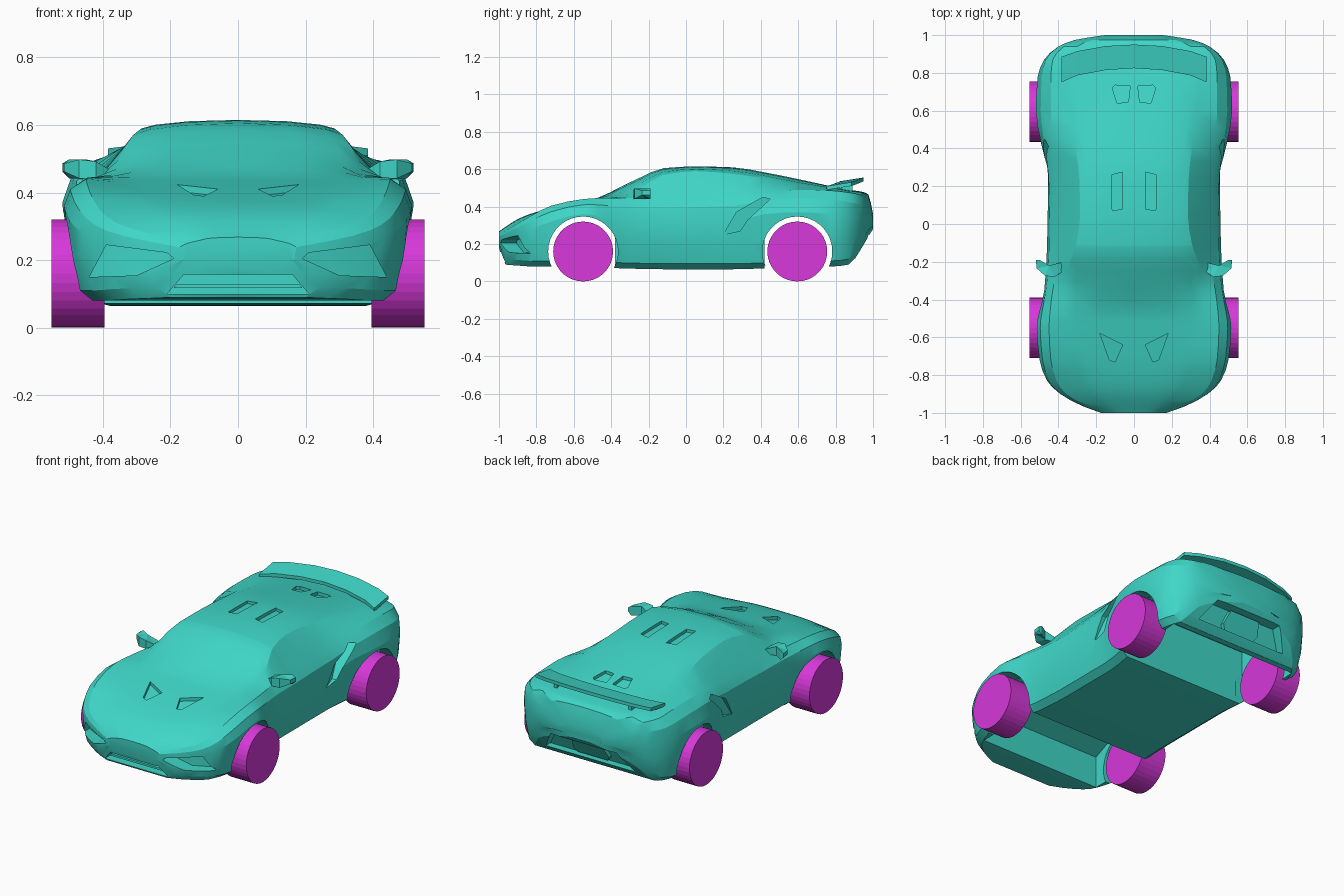
import bpy, bmesh, math

if "Cube" in bpy.data.objects:
    bpy.data.objects.remove(bpy.data.objects["Cube"])

def material(name, rgb):
    m = bpy.data.materials.new(name)
    m.diffuse_color = (*rgb, 1)
    m.use_nodes = True
    m.node_tree.nodes["Principled BSDF"].inputs["Base Color"].default_value = m.diffuse_color
    return m

TEAL = material("teal_paint", (0.05, 0.68, 0.58))
PURPLE = material("purple_wheel", (0.68, 0.04, 0.70))

def finish(name, bm, mat=TEAL):
    bmesh.ops.recalc_face_normals(bm, faces=bm.faces[:])
    me = bpy.data.meshes.new(name)
    bm.to_mesh(me)
    bm.free()
    ob = bpy.data.objects.new(name, me)
    bpy.context.collection.objects.link(ob)
    me.materials.append(mat)
    return ob

def prism(name, pts, axis, lo, hi, side=1, mat=TEAL):
    """Outline swept along an axis; lo and hi may be functions of the outline point."""
    bm = bmesh.new()
    rings = []
    for lim in (lo, hi):
        ring = []
        for u, v in pts:
            d = lim(u, v) if callable(lim) else lim
            x, y, z = {'x': (d, u, v), 'y': (u, d, v), 'z': (u, v, d)}[axis]
            ring.append(bm.verts.new((x * side, y, z)))
        rings.append(ring)
        bm.faces.new(ring)
    n = len(pts)
    for i in range(n):
        j = (i + 1) % n
        bm.faces.new((rings[0][i], rings[0][j], rings[1][j], rings[1][i]))
    bmesh.ops.recalc_face_normals(bm, faces=bm.faces[:])
    bmesh.ops.triangulate(bm, faces=[f for f in bm.faces if len(f.verts) > 4])
    return finish(name, bm, mat)

def circle(cy, cz, r, n):
    return [(cy + r * math.cos(2 * math.pi * i / n), cz + r * math.sin(2 * math.pi * i / n)) for i in range(n)]

# Lower body: y, bottom z, sill half width, widest half width, its z
LOWER = [
    (-1.0, .18, .15, .17, .22), (-.965, .09, .24, .27, .23), (-.90, .085, .36, .39, .25),
    (-.83, .08, .43, .46, .28), (-.72, .08, .47, .50, .32), (-.55, .08, .49, .515, .36),
    (-.35, .07, .43, .475, .33), (-.1, .065, .42, .46, .31), (.25, .065, .42, .455, .32),
    (.42, .07, .44, .49, .36), (.6, .08, .48, .52, .37), (.78, .08, .48, .51, .36),
    (.87, .09, .44, .475, .34), (.94, .18, .37, .40, .33), (.975, .24, .25, .31, .32),
    (1.0, .28, .10, .15, .31)]
# Upper body: y, shoulder half width, z, roof edge half width, z, centre top z
UPPER = [
    (-1.0, .15, .25, .10, .262, .268), (-.9, .36, .31, .22, .325, .333),
    (-.83, .41, .35, .27, .355, .362), (-.72, .44, .405, .30, .395, .392),
    (-.55, .45, .44, .34, .43, .43), (-.47, .445, .445, .37, .445, .448),
    (-.35, .43, .445, .36, .455, .505), (-.25, .415, .445, .355, .495, .553),
    (-.12, .41, .445, .31, .57, .605), (.05, .41, .45, .285, .59, .615),
    (.25, .42, .455, .29, .575, .61), (.42, .43, .475, .31, .55, .583),
    (.6, .44, .49, .33, .515, .547), (.78, .44, .485, .36, .495, .508),
    (.87, .43, .475, .36, .483, .49), (.94, .37, .46, .30, .475, .48),
    (.975, .28, .40, .22, .45, .465), (1.0, .13, .34, .09, .35, .36)]

def sample(table, y):
    """Hermite interpolation without overshoot."""
    i = max(k for k in range(len(table) - 1) if table[k][0] <= y or k == 0)
    a, b = table[i], table[i + 1]
    h = b[0] - a[0]
    t = (y - a[0]) / h

    def tangent(k, c):
        if k in (0, len(table) - 1):
            return (b[c] - a[c]) / h
        p, q, r = table[k - 1], table[k], table[k + 1]
        s0, s1 = (q[c] - p[c]) / (q[0] - p[0]), (r[c] - q[c]) / (r[0] - q[0])
        return 0 if s0 * s1 <= 0 else 2 * s0 * s1 / (s0 + s1)
    return [(2*t**3 - 3*t*t + 1) * a[c] + (t**3 - 2*t*t + t) * h * tangent(i, c)
            + (3*t*t - 2*t**3) * b[c] + (t**3 - t*t) * h * tangent(i + 1, c) for c in range(1, len(a))]

def top(y):
    return sample(UPPER, y)[4]

# Body shell lofted from cross-sections
keys = sorted({r[0] for r in LOWER + UPPER})
stations = sorted(keys + [(a + b) / 2 for a, b in zip(keys, keys[1:])])
bm = bmesh.new()
loops = []
for y in stations:
    zb, ws, wm, zm = sample(LOWER, y)
    wsh, zsh, wr, zr, zt = sample(UPPER, y)
    half = [(ws - .04, zb), (ws, zb + .03), ((ws + wm) / 2 + .006, (zb + zm) / 2), (wm, zm),
            ((wm + wsh) / 2 + .014, zm + .62 * (zsh - zm)), (wsh, zsh), (wr, zr),
            (wr * .85, zr + .45 * (zt - zr)), (wr * .5, zr + .85 * (zt - zr))]
    ring = [(0, zb)] + half + [(0, zt)] + [(-x, z) for x, z in reversed(half)]
    loops.append([bm.verts.new((x, y, z)) for x, z in ring])
for A, B in zip(loops, loops[1:]):
    for i in range(len(A)):
        j = (i + 1) % len(A)
        bm.faces.new((A[i], A[j], B[j], B[i]))
bm.faces.new(loops[0])
bm.faces.new(loops[-1])
body = finish("body", bm)

# Underbody bays, grille and rear recess
AXLES = {"front": -.55, "rear": .595}
cutters = [
    prism("front_bay", [(-.8, -.05), (-.8, .27), (-.6, .36), (-.38, .38), (-.38, -.05)], 'x', -.40, .40),
    prism("rear_bay", [(.42, -.05), (.42, .40), (.75, .42), (.84, .36), (.84, -.05)], 'x', -.42, .42),
    prism("grille_cut", [(-.21, .10), (.21, .10), (.16, .158), (-.16, .158)], 'y', -1.1, -.90),
    prism("rear_cut", [(-.30, .13), (.30, .13), (.22, .25), (-.22, .25)], 'y',
          lambda x, z: .865 + .45 * (z - .13), 1.2)]
for s in (1, -1):
    # Wheel wells
    for cy in AXLES.values():
        cutters.append(prism("well", circle(cy, .16, .187, 36), 'x', .372, .7, s))
    # Front corner intakes
    cutters.append(prism("intake", [(.19, .205), (.30, .155), (.44, .15), (.39, .245), (.21, .222)], 'y',
                         -1.2, lambda x, z: -.935 + .75 * x * x, s))
    # Side scoops
    cutters.append(prism("scoop", [(.2, .25), (.29, .27), (.33, .33), (.45, .44), (.41, .45), (.27, .37)], 'x',
                         lambda y, z: .445 - .22 * (y - .2), .7, s))
    # Bonnet, roof and engine cover vents
    for pts in ([(.18, -.58), (.06, -.64), (.10, -.73), (.13, -.72)],
                [(.06, .08), (.115, .07), (.12, .26), (.06, .275)],
                [(.02, .73), (.03, .645), (.09, .64), (.115, .72), (.10, .735)]):
        cutters.append(prism("vent", pts, 'z', lambda x, y: top(y) - .02, .8, s))

bpy.context.view_layer.objects.active = body
for c in cutters:
    c.hide_render = True
    mod = body.modifiers.new(c.name, 'BOOLEAN')
    mod.operation, mod.solver, mod.object = 'DIFFERENCE', 'EXACT', c
    bpy.ops.object.modifier_apply(modifier=mod.name)
for c in cutters:
    bpy.data.objects.remove(c)
bpy.ops.object.select_all(action='DESELECT')
body.select_set(True)
bpy.ops.object.shade_smooth_by_angle(angle=math.radians(18))

# Grille slat and rear centre panel
prism("grille_slat", [(-.19, .118), (.19, .118), (.18, .13), (-.18, .13)], 'y', -.955, -.89)
prism("rear_panel", [(-.10, .14), (.10, .14), (.12, .17), (.10, .24), (-.10, .24), (-.12, .17)], 'y',
      .85, lambda x, z: .885 + .55 * (z - .13))

# Rear wing
lead, trail = [(.385, .75), (.3, .787), (.15, .815)], [(.15, .942), (.3, .915), (.385, .885)]
outline = lead + [(0, .825)] + [(-x, y) for x, y in reversed(lead)]
outline += [(-x, y) for x, y in reversed(trail)] + [(0, .95)] + trail
def wing_z(x, y):
    return .515 + .16 * (y - .82) - .1 * x * x
prism("rear_wing", outline, 'z', wing_z, lambda x, y: wing_z(x, y) + .02)

for s, label in ((1, "right"), (-1, "left")):
    # Wing struts and door mirrors
    prism(f"wing_strut_{label}", [(.24, .83), (.26, .83), (.26, .89), (.24, .89)], 'z', .46, .52, s)
    prism(f"mirror_{label}", [(.37, -.20), (.375, -.25), (.42, -.28), (.47, -.275), (.515, -.235),
                              (.52, -.19), (.50, -.19), (.45, -.22)], 'z',
          lambda x, y: .442 + .02 * (x > .5), lambda x, y: min(.498, .462 + .6 * (x - .37)) - .012 * (x > .51), s)
    # Wheels
    for axle, cy in AXLES.items():
        prism(f"{axle}_wheel_{label}", circle(cy, .16, .16, 36), 'x', .395, .552, s, PURPLE)
